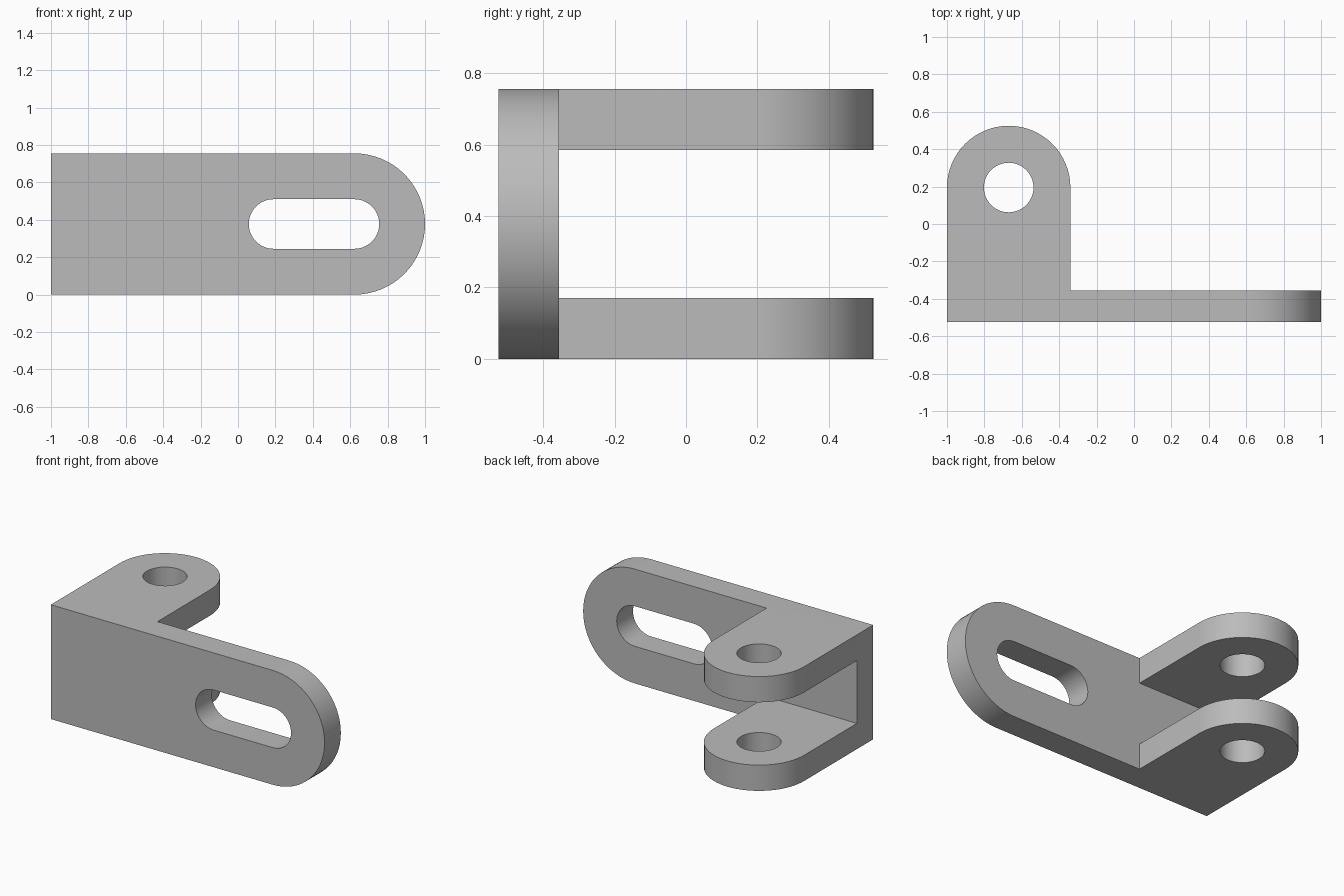
import bpy
import bmesh
from math import pi, sin, cos, radians
from mathutils import Vector

cube = bpy.data.objects.get("Cube")
if cube:
    bpy.data.objects.remove(cube, do_unlink=True)

HEIGHT, THICK = 0.755, 0.17
FRONT, BACK = -0.525, -0.355           # plate faces in y
MID = HEIGHT / 2
END_X = 0.6225                         # centre of the rounded plate end
LUG_X, LUG_Y, LUG_R = -0.67, 0.195, 0.33
HOLE_R = 0.1325

steel = bpy.data.materials.new("grey steel")
steel.use_nodes = True
colour = (0.5, 0.5, 0.5, 1)
steel.diffuse_color = colour
steel.node_tree.nodes["Principled BSDF"].inputs["Base Color"].default_value = colour


def arc(cx, cy, r, start, end, steps=32):
    angles = [radians(start + (end - start) * i / steps) for i in range(steps + 1)]
    return [(cx + r * cos(a), cy + r * sin(a)) for a in angles]


def prism(name, outline, low, high, axis="z"):
    """Extrude a closed outline along z (outline in xy) or y (outline in xz)."""
    def place(u, v):
        return (u, v, low) if axis == "z" else (u, low, v)
    bm = bmesh.new()
    face = bm.faces.new([bm.verts.new(place(u, v)) for u, v in outline])
    grown = bmesh.ops.extrude_face_region(bm, geom=[face])["geom"]
    shift = Vector((0, 0, high - low) if axis == "z" else (0, high - low, 0))
    bmesh.ops.translate(bm, vec=shift, verts=[g for g in grown if isinstance(g, bmesh.types.BMVert)])
    bmesh.ops.recalc_face_normals(bm, faces=bm.faces)
    mesh = bpy.data.meshes.new(name)
    bm.to_mesh(mesh)
    bm.free()
    mesh.materials.append(steel)
    obj = bpy.data.objects.new(name, mesh)
    bpy.context.collection.objects.link(obj)
    return obj


def carve(target, cutter, operation="DIFFERENCE"):
    cutter.hide_render = True
    mod = target.modifiers.new(cutter.name, "BOOLEAN")
    mod.operation, mod.object, mod.solver = operation, cutter, "EXACT"
    bpy.context.view_layer.objects.active = target
    bpy.ops.object.modifier_apply(modifier=mod.name)
    bpy.data.objects.remove(cutter, do_unlink=True)


# Bracket seen from above: plate plus rounded lug
plan = [(-1, FRONT), (1, FRONT), (1, BACK), (LUG_X + LUG_R, BACK)]
plan += arc(LUG_X, LUG_Y, LUG_R, 0, 180)
bracket = prism("clevis_bracket", plan, -0.1, HEIGHT + 0.1)

# Rounded plate end, trimming to full height
side = [(-1.1, 0)] + arc(END_X, MID, MID, -90, 90) + [(-1.1, HEIGHT)]
carve(bracket, prism("plate_outline", side, -1, 1, "y"), "INTERSECT")

# Gap that splits the lug into an upper and a lower one
gap = [(-1.1, BACK), (LUG_X + LUG_R + 0.05, BACK), (LUG_X + LUG_R + 0.05, 0.6), (-1.1, 0.6)]
carve(bracket, prism("lug_gap", gap, THICK, HEIGHT - THICK))

# Pin hole through both lugs
carve(bracket, prism("pin_hole", arc(LUG_X, LUG_Y, HOLE_R, 0, 360, 48)[:-1], -0.2, 1))

# Adjustment slot through the plate
slot = arc(END_X, MID, HOLE_R, -90, 90, 24) + arc(0.19, MID, HOLE_R, 90, 270, 24)
carve(bracket, prism("adjustment_slot", slot, -1, 0, "y"))

bpy.ops.object.select_all(action="DESELECT")
bracket.select_set(True)
bpy.context.view_layer.objects.active = bracket
bpy.ops.object.shade_smooth_by_angle(angle=pi / 6)
